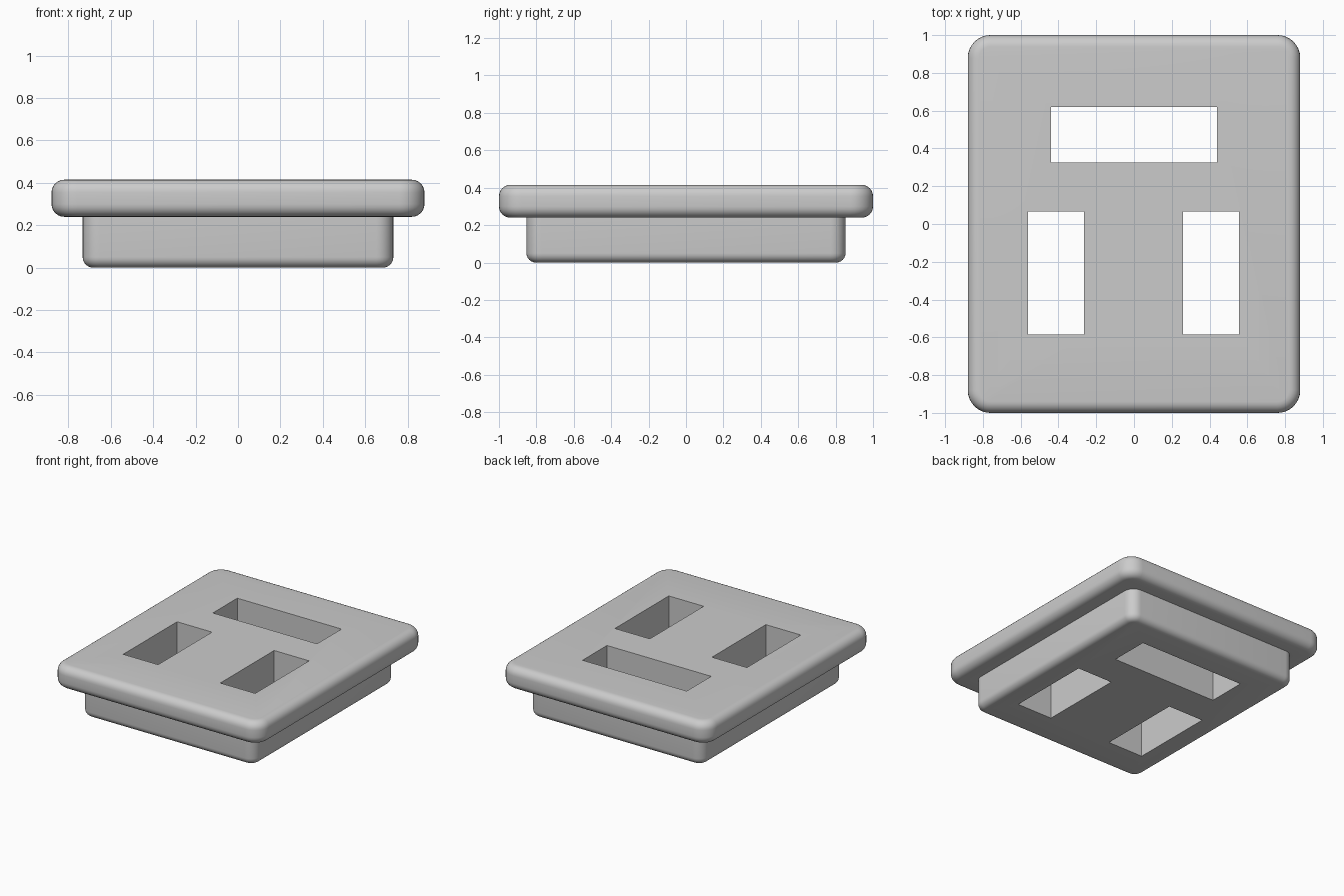
import bpy, bmesh
from mathutils import Matrix, Vector

if "Cube" in bpy.data.objects:
    bpy.data.objects.remove(bpy.data.objects["Cube"])

grey = bpy.data.materials.new("light grey")
grey.diffuse_color = (0.6, 0.6, 0.6, 1)
grey.use_nodes = True
grey.node_tree.nodes["Principled BSDF"].inputs["Base Color"].default_value = grey.diffuse_color


def box(bm, x0, x1, y0, y1, z0, z1):
    size = Vector((x1 - x0, y1 - y0, z1 - z0))
    centre = Vector((x0 + x1, y0 + y1, z0 + z1)) / 2
    bmesh.ops.create_cube(bm, size=1, matrix=Matrix.Translation(centre) @ Matrix.Diagonal(size.to_4d()))


def make(name, bm):
    mesh = bpy.data.meshes.new(name)
    bm.to_mesh(mesh)
    bm.free()
    mesh.materials.append(grey)
    ob = bpy.data.objects.new(name, mesh)
    bpy.context.collection.objects.link(ob)
    return ob


def slab(name, hx, hy, z0, z1, corner, rim, round_top):
    """Block with rounded upright corners and softened rims."""
    bm = bmesh.new()
    box(bm, -hx, hx, -hy, hy, z0, z1)
    upright = [e for e in bm.edges if abs(e.verts[0].co.z - e.verts[1].co.z) > 0.01]
    bmesh.ops.bevel(bm, geom=upright, offset=corner, segments=8, profile=0.5, affect='EDGES')
    heights = [z0, z1] if round_top else [z0]
    rims = [e for e in bm.edges
            if any(all(abs(v.co.z - h) < 1e-4 for v in e.verts) for h in heights)]
    bmesh.ops.bevel(bm, geom=rims, offset=rim, segments=6, profile=0.5, affect='EDGES')
    return make(name, bm)


# Wide cover plate and the narrower block below it
plate = slab("cover_plate", 0.88, 1.0, 0.24, 0.415, 0.12, 0.06, True)
block = slab("lower_block", 0.733, 0.853, 0.0, 0.30, 0.08, 0.05, False)

# Three rectangular through slots
bm = bmesh.new()
box(bm, -0.44, 0.44, 0.325, 0.62, -0.2, 0.7)
for x0, x1 in ((-0.56, -0.265), (0.26, 0.555)):
    box(bm, x0, x1, -0.585, 0.065, -0.2, 0.7)
slots = make("slot_cutter", bm)

# Merge both parts, then cut the slots through
for operation, other in (('UNION', block), ('DIFFERENCE', slots)):
    mod = plate.modifiers.new(operation.lower(), 'BOOLEAN')
    mod.operation = operation
    mod.solver = 'EXACT'
    mod.object = other
    bpy.ops.object.select_all(action='DESELECT')
    plate.select_set(True)
    bpy.context.view_layer.objects.active = plate
    bpy.ops.object.modifier_apply(modifier=mod.name)
    bpy.data.objects.remove(other, do_unlink=True)

plate.name = "slotted_plate"
bpy.ops.object.shade_smooth_by_angle(angle=0.6)
